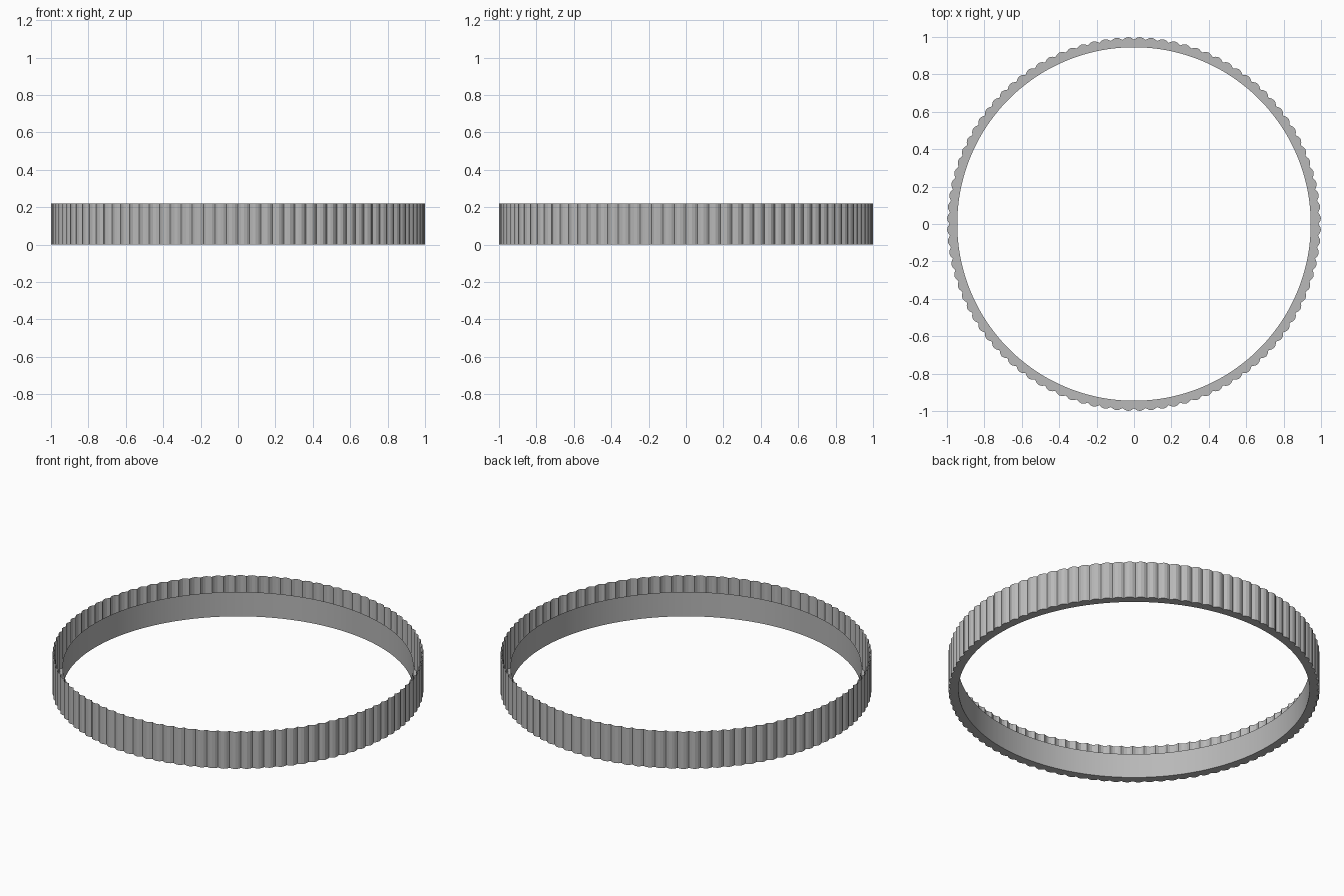
import bpy, bmesh, math

if "Cube" in bpy.data.objects:
    bpy.data.objects.remove(bpy.data.objects["Cube"])

TEETH = 100       # rounded ribs around the outside
H_OUT = 0.22      # outer wall height
H_IN = 0.145      # inner wall height
R_IN = 0.945
RIB = [0.986, 0.996, 1.0, 0.996]   # one rib, valley to crest and back


def circle(bm, radii, z):
    n = len(radii)
    return [bm.verts.new((r * math.cos(2 * math.pi * i / n),
                          r * math.sin(2 * math.pi * i / n), z))
            for i, r in enumerate(radii)]


def bridge(bm, a, b):
    n = len(a)
    for i in range(n):
        j = (i + 1) % n
        bm.faces.new((a[i], a[j], b[j], b[i]))


def finish(bm, name, material):
    mesh = bpy.data.meshes.new(name)
    bm.to_mesh(mesh)
    bm.free()
    mesh.materials.append(material)
    obj = bpy.data.objects.new(name, mesh)
    bpy.context.collection.objects.link(obj)
    return obj


grey = bpy.data.materials.new("dark_grey")
grey.diffuse_color = (0.48, 0.48, 0.48, 1)
grey.use_nodes = True
grey.node_tree.nodes["Principled BSDF"].inputs["Base Color"].default_value = grey.diffuse_color

ribs = RIB * TEETH
plain = [R_IN] * len(ribs)

# thin ribbed outer wall, open groove floor and lower smooth inner wall
bm = bmesh.new()
outer_top = circle(bm, ribs, H_OUT)
outer_low = circle(bm, ribs, 0)
inner_low = circle(bm, plain, 0)
inner_top = circle(bm, plain, H_IN)
bridge(bm, outer_low, outer_top)
bridge(bm, inner_low, outer_low)
bridge(bm, inner_top, inner_low)
finish(bm, "ribbed_ring", grey)
